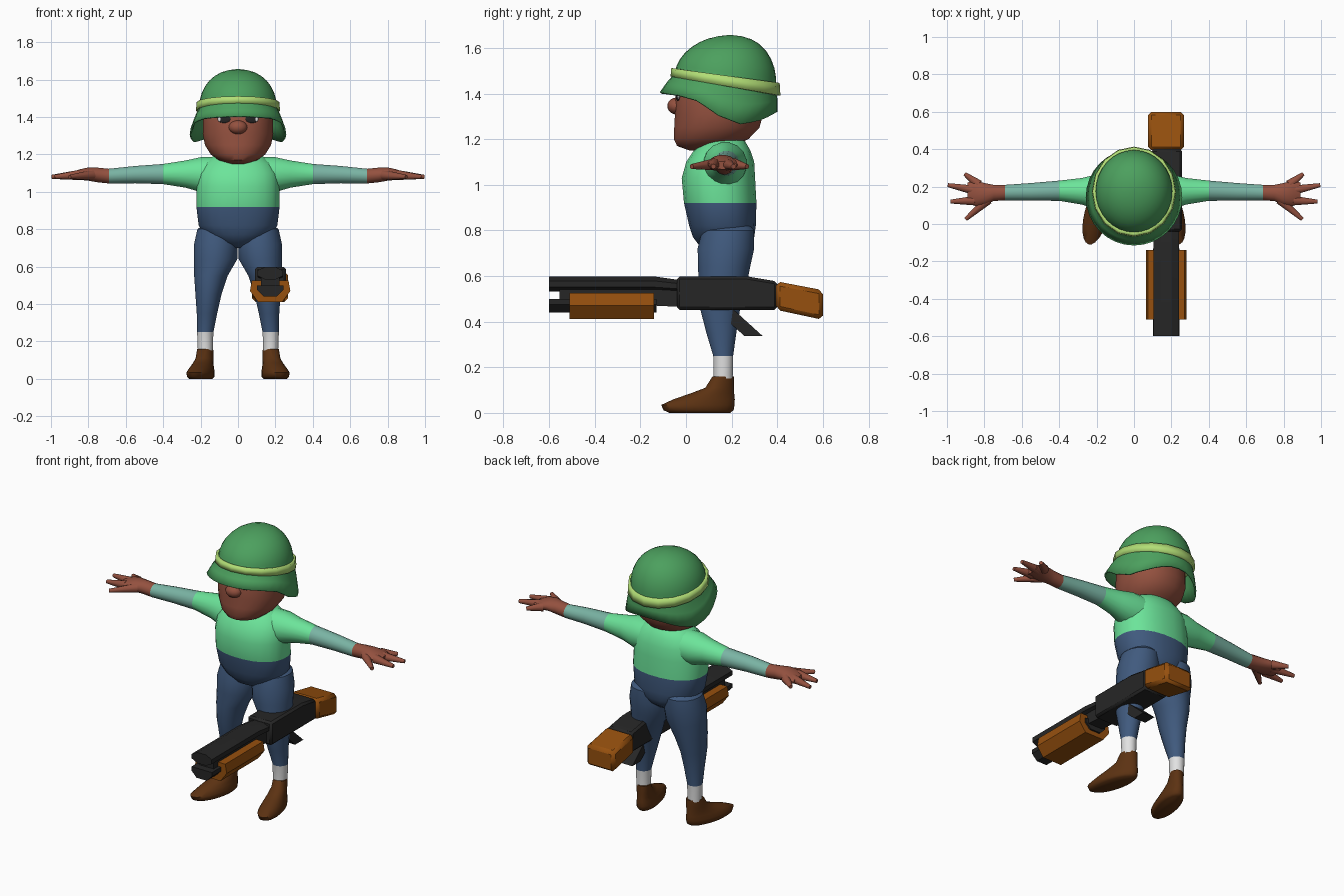
import bpy, bmesh, math
from mathutils import Vector, Matrix

cube = bpy.data.objects.get("Cube")
if cube:
    bpy.data.objects.remove(cube, do_unlink=True)


def colour(name, r, g, b):
    lin = [((c / 255 + 0.055) / 1.055) ** 2.4 for c in (r, g, b)] + [1]
    m = bpy.data.materials.new(name)
    m.use_nodes = True
    m.diffuse_color = lin
    m.node_tree.nodes["Principled BSDF"].inputs["Base Color"].default_value = lin
    return m


HELMET = colour("helmet green", 76, 160, 94)
BAND = colour("band lime", 178, 222, 118)
SKIN = colour("skin brown", 148, 81, 63)
SHIRT = colour("shirt mint", 108, 228, 154)
SLEEVE = colour("sleeve teal", 122, 180, 164)
DENIM = colour("denim blue", 64, 90, 126)
WHITE = colour("white", 226, 226, 226)
SHOE = colour("shoe brown", 92, 50, 18)
BLACK = colour("gun black", 38, 38, 38)
WOOD = colour("wood orange", 150, 80, 14)


def finish(name, bm, mats, sharp=40):
    """Turn a bmesh into a smooth shaded object with sharp corners."""
    bmesh.ops.recalc_face_normals(bm, faces=bm.faces)
    me = bpy.data.meshes.new(name)
    bm.to_mesh(me)
    bm.free()
    for m in mats:
        me.materials.append(m)
    me.polygons.foreach_set("use_smooth", [True] * len(me.polygons))
    me.set_sharp_from_angle(angle=math.radians(sharp))
    ob = bpy.data.objects.new(name, me)
    bpy.context.collection.objects.link(ob)
    return ob


def bridge(name, rings, mats, caps=True, sharp=40):
    """Join rings of points; mats lists (material, first ring)."""
    bm = bmesh.new()
    loops = [[bm.verts.new(p) for p in ring] for ring in rings]
    n = len(loops[0])
    for i, (a, b) in enumerate(zip(loops, loops[1:])):
        slot = max(k for k, (_, start) in enumerate(mats) if start <= i)
        for j in range(n):
            k = (j + 1) % n
            bm.faces.new((a[j], a[k], b[k], b[j])).material_index = slot
    if caps:
        bm.faces.new(loops[0])
        bm.faces.new(loops[-1]).material_index = len(mats) - 1
    return finish(name, bm, [m for m, _ in mats], sharp)


def loft(name, axis, rings, mats, n=24, side=1, power=1.0, shear=0.0, sharp=40):
    """Oval rings (position, centre, centre, radius, radius) along an axis."""
    u, v = [i for i in range(3) if i != axis]
    out = []
    for pos, cu, cv, ru, rv in rings:
        ring = []
        for j in range(n):
            a = math.tau * (j + 0.5) / n
            c, s = math.cos(a), math.sin(a)
            p = Vector((0, 0, 0))
            p[axis] = pos
            p[u] = cu + ru * math.copysign(abs(c) ** power, c)
            p[v] = cv + rv * math.copysign(abs(s) ** power, s)
            p.x = side * (p.x - shear * (p.y - 0.165))
            ring.append(p)
        out.append(ring)
    return bridge(name, out, mats, sharp=sharp)


def prism(name, axis, profile, lo, hi, mat, bevel=0.0):
    """Extrude a flat profile along x or y."""
    def place(p, d):
        return (d, p[0], p[1]) if axis == 0 else (p[0], d, p[1])
    ob = bridge(name, [[place(p, d) for p in profile] for d in (lo, hi)], [(mat, 0)], sharp=20)
    if bevel:
        ob.modifiers.new("soft corners", "BEVEL").width = bevel
    return ob


def ball(name, centre, size, mat, turn=0.0):
    bm = bmesh.new()
    mx = (Matrix.Translation(centre) @ Matrix.Rotation(turn, 4, "Z")
          @ Matrix.Diagonal((*size, 1)))
    bmesh.ops.create_uvsphere(bm, u_segments=16, v_segments=10, radius=1, matrix=mx)
    return finish(name, bm, [mat], 60)


# Torso: trousers waist below, shirt above
loft("torso", 2, [
    (0.70, 0, 0.18, 0.04, 0.06), (0.73, 0, 0.17, 0.11, 0.11), (0.77, 0, 0.165, 0.175, 0.135),
    (0.82, 0, 0.16, 0.212, 0.147), (0.92, 0, 0.15, 0.224, 0.16), (1.03, 0, 0.142, 0.222, 0.162),
    (1.1, 0, 0.15, 0.215, 0.15), (1.15, 0, 0.158, 0.185, 0.125), (1.19, 0, 0.165, 0.135, 0.095),
    (1.21, 0, 0.165, 0.08, 0.07)], [(DENIM, 0), (SHIRT, 4)], power=0.88)

for side, word in ((1, "left"), (-1, "right")):
    # Arm, sleeve and palm in one run
    loft(word + "_arm", 0, [
        (0.08, 0.17, 1.09, 0.10, 0.10), (0.2, 0.172, 1.092, 0.095, 0.095),
        (0.28, 0.175, 1.095, 0.072, 0.074), (0.4, 0.178, 1.095, 0.055, 0.055),
        (0.55, 0.172, 1.092, 0.048, 0.047), (0.69, 0.168, 1.084, 0.042, 0.04),
        (0.75, 0.166, 1.09, 0.044, 0.04), (0.8, 0.16, 1.095, 0.06, 0.036),
        (0.85, 0.165, 1.092, 0.07, 0.028), (0.89, 0.168, 1.085, 0.055, 0.018)],
        [(SHIRT, 0), (SLEEVE, 3), (SKIN, 5)], n=16, side=side)

    # Fingers and thumb
    digits = [("thumb", 0.78, 0.13, 0.9, 0.025), ("index_finger", 0.85, 0.125, 0.98, 0.12),
              ("middle_finger", 0.85, 0.18, 0.995, 0.208), ("little_finger", 0.83, 0.21, 0.905, 0.268)]
    for label, x0, y0, x1, y1 in digits:
        a, b = Vector((side * x0, y0, 1.09)), Vector((side * x1, y1, 1.08))
        bm = bmesh.new()
        mx = (Matrix.Translation((a + b) / 2) @ (b - a).to_track_quat("Z", "Y").to_matrix().to_4x4())
        bmesh.ops.create_cone(bm, cap_ends=True, segments=10, radius1=0.027, radius2=0.011,
                              depth=(b - a).length, matrix=mx)
        finish(word + "_" + label, bm, [SKIN], 60)

    # Leg with sock
    loft(word + "_leg", 2, [
        (0.835, 0.11, 0.2, 0.06, 0.07), (0.80, 0.113, 0.185, 0.105, 0.115),
        (0.72, 0.118, 0.175, 0.118, 0.125), (0.64, 0.12, 0.167, 0.117, 0.115),
        (0.55, 0.145, 0.16, 0.09, 0.105), (0.45, 0.158, 0.15, 0.07, 0.087),
        (0.35, 0.166, 0.155, 0.055, 0.066), (0.25, 0.175, 0.163, 0.044, 0.044),
        (0.15, 0.175, 0.163, 0.04, 0.042)], [(DENIM, 0), (WHITE, 7)], side=side)

    # Shoe turned outward
    loft(word + "_shoe", 2, [
        (0.16, 0.175, 0.163, 0.042, 0.047), (0.11, 0.175, 0.148, 0.046, 0.064),
        (0.085, 0.175, 0.115, 0.05, 0.097), (0.06, 0.175, 0.08, 0.058, 0.135),
        (0.035, 0.175, 0.052, 0.067, 0.162), (0.012, 0.175, 0.055, 0.066, 0.155),
        (0, 0.175, 0.06, 0.055, 0.135)], [(SHOE, 0)], side=side, shear=0.22, sharp=60)

    # Eye plate with a white corner
    ball(word + "_eye", (side * 0.075, -0.036, 1.39), (0.036, 0.005, 0.022), BLACK, side * 0.24)
    ball(word + "_eye_white", (side * 0.1, -0.032, 1.388), (0.009, 0.004, 0.013), WHITE, side * 0.3)

# Head and nose
loft("head", 2, [
    (1.15, 0, 0.1, 0.05, 0.085), (1.17, 0, 0.085, 0.105, 0.125), (1.2, 0, 0.11, 0.147, 0.165),
    (1.25, 0, 0.135, 0.178, 0.188), (1.31, 0, 0.145, 0.19, 0.195), (1.42, 0, 0.145, 0.187, 0.193),
    (1.5, 0, 0.155, 0.165, 0.165), (1.57, 0, 0.17, 0.1, 0.1)], [(SKIN, 0)], power=0.93)
ball("nose", (0, -0.042, 1.345), (0.05, 0.04, 0.037), SKIN)


# Helmet: a drooping rim, then a tilted dome
def rim(a):
    """Rim point; the edge drops at the sides and toward the back."""
    c = math.cos(a)
    knots = [(-1, 1.32), (-0.75, 1.285), (-0.4, 1.265), (0, 1.305), (0.36, 1.37), (0.7, 1.395), (1, 1.405)]
    for (c0, z0), (c1, z1) in zip(knots, knots[1:]):
        if c <= c1 + 1e-6:
            z = z0 + (z1 - z0) * (c - c0) / (c1 - c0)
            break
    return Vector((0.258 * math.sin(a), 0.143 - 0.258 * c, z))


def crown(a, scale, lift, shift=0.0):
    y = -0.222 * scale * math.cos(a)
    tilt = -0.155 * y * (1 - lift / 0.2)
    return Vector((0.207 * scale * math.sin(a), 0.173 + shift + y, 1.455 + lift + tilt))


turns = [math.tau * i / 32 for i in range(32)]
rings = [[rim(a) for a in turns]]
rings.append([rim(a).lerp(crown(a, 1.03, 0), 0.5) for a in turns])
for step in range(9):
    phi = math.radians(min(step * 11.2, 88))
    rings.append([crown(a, math.cos(phi) ** 0.9, 0.2 * math.sin(phi), 0.02 * math.sin(phi)) for a in turns])
rings[-1] = [p + Vector((0, 0, 0.001)) for p in rings[-1]]
helmet = bridge("helmet", rings, [(HELMET, 0)], caps=False, sharp=60)
bm = bmesh.new()
bm.from_mesh(helmet.data)
bmesh.ops.holes_fill(bm, edges=[e for e in bm.edges if e.is_boundary and e.verts[0].co.z > 1.6])
bmesh.ops.recalc_face_normals(bm, faces=bm.faces)
bm.to_mesh(helmet.data)
bm.free()
helmet.modifiers.new("shell", "SOLIDIFY").thickness = 0.01

# Helmet band
turns = [math.tau * i / 16 for i in range(16)]
strap = bridge("helmet_band", [[crown(a, s, h) for a in turns] for s, h in ((1.085, -0.022), (1.07, 0.024))],
               [(BAND, 0)], caps=False)
strap.modifiers.new("thickness", "SOLIDIFY").thickness = 0.025

# Long gun: barrel, magazine tube, pump, receiver, stock and grip
GX = 0.172
loft("barrel", 1, [(-0.6, GX, 0.565, 0.074, 0.036), (-0.14, GX, 0.565, 0.074, 0.036),
                   (-0.03, GX, 0.555, 0.074, 0.03)], [(BLACK, 0)], n=8, sharp=20)
tube = [(GX - 0.07, 0.5), (GX - 0.07, 0.475), (GX - 0.035, 0.44),
        (GX + 0.035, 0.44), (GX + 0.07, 0.475), (GX + 0.07, 0.5)]
prism("magazine_tube", 1, tube, -0.6, -0.13, BLACK)
prism("barrel_bracket", 0, [(-0.555, 0.49), (-0.03, 0.465), (-0.03, 0.54), (-0.555, 0.54)],
      GX - 0.05, GX + 0.05, BLACK)
pump = [(GX + s * x, z) for s, pts in ((-1, ((0.098, 0.525), (0.108, 0.47), (0.065, 0.412))),
                                       (1, ((0.065, 0.412), (0.108, 0.47), (0.098, 0.525)))) for x, z in pts]
prism("pump_handle", 1, pump, -0.51, -0.14, WOOD)
prism("receiver", 0, [(-0.04, 0.452), (0.4, 0.452), (0.4, 0.576), (0.27, 0.598), (-0.04, 0.598)],
      GX - 0.08, GX + 0.085, BLACK, 0.012)
prism("stock", 0, [(0.395, 0.452), (0.6, 0.408), (0.6, 0.538), (0.395, 0.577)],
      GX - 0.097, GX + 0.095, WOOD, 0.018)
prism("trigger_grip", 0, [(0.17, 0.46), (0.2, 0.46), (0.335, 0.338), (0.255, 0.338), (0.17, 0.415)],
      GX - 0.04, GX + 0.04, BLACK)
